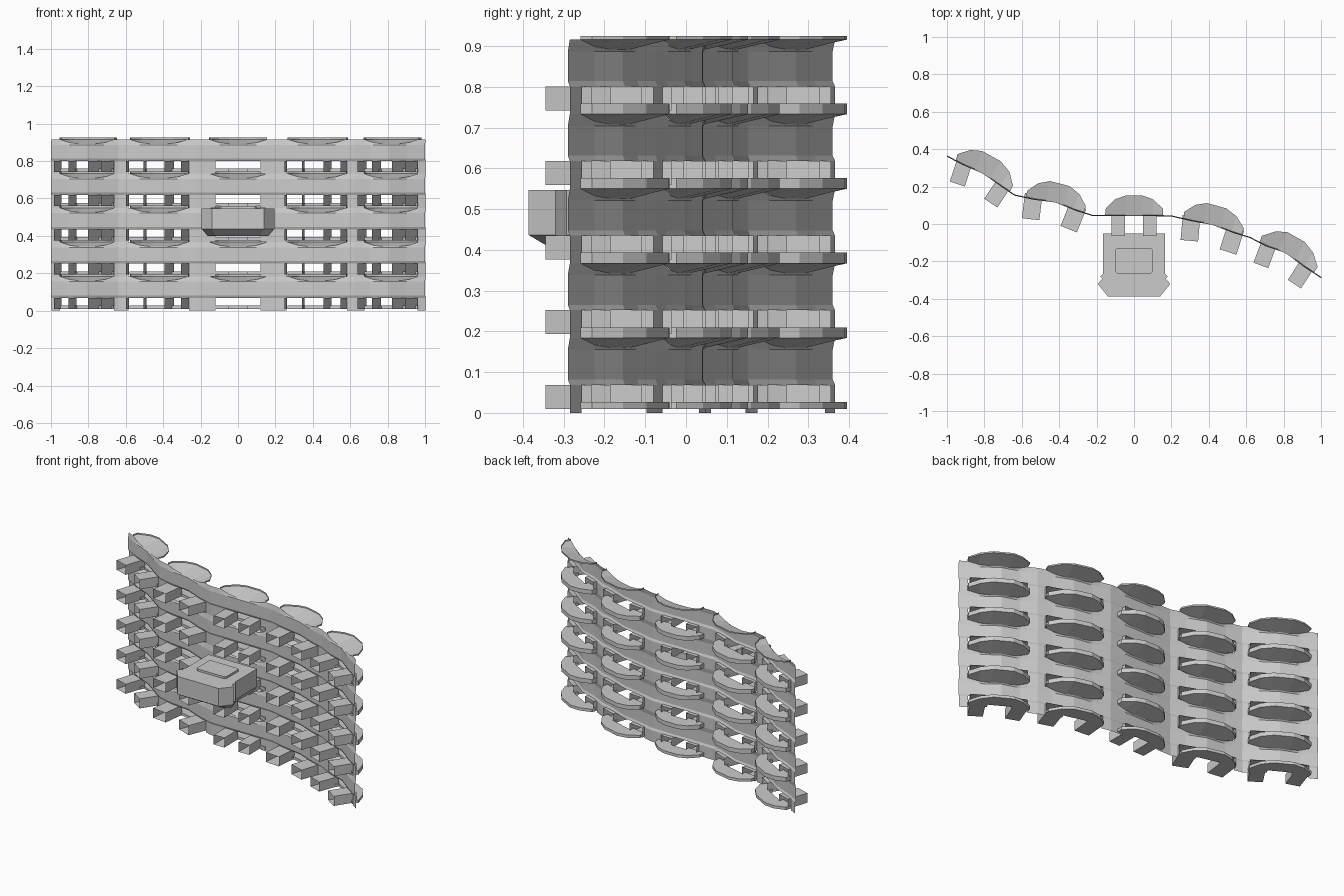
import bpy, bmesh, math

if "Cube" in bpy.data.objects:
    bpy.data.objects.remove(bpy.data.objects["Cube"])

PITCH, LEVELS = 0.183, 5

# Plan curve of the wall and the direction each part of it faces
PATH = [(-1, .36), (-.915, .315), (-.81, .27), (-.71, .2), (-.64, .152), (-.54, .13), (-.42, .115),
        (-.31, .07), (-.22, .042), (-.1, .042), (.1, .042), (.2, .04), (.306, .015), (.42, -.005),
        (.536, -.05), (.62, -.075), (.706, -.12), (.81, -.155), (.902, -.225), (1, -.29)]
TILT = [(-1, -17), (-.915, -18), (-.71, -34), (-.54, -7), (-.31, -22), (-.1, 0), (.1, 0),
        (.306, -5), (.536, -18), (.706, -20), (.902, -33), (1, -34)]

# Bays: centre, half width, arm offset, arm half width
BAYS = [(-.81, .145, .102, .042), (-.425, .155, .115, .047), (0, .155, .085, .036),
        (.42, .155, .115, .047), (.815, .145, .1, .042)]
RIM = [(-1, .04), (-.65, .09), (-.3, .11), (.3, .11), (.65, .09), (1, .04)]
DIP = [(-1, 0), (-.65, .017), (-.3, .024), (.3, .024), (.65, .017), (1, 0)]


def lerp(table, x):
    for (x0, y0), (x1, y1) in zip(table, table[1:]):
        if x <= x1:
            return y0 + (y1 - y0) * (x - x0) / (x1 - x0)
    return table[-1][1]


def P(x, v, z):
    a = math.radians(lerp(TILT, x))
    return (x - v * math.sin(a), lerp(PATH, x) + v * math.cos(a), z)


def finish(name, bm):
    bmesh.ops.remove_doubles(bm, verts=bm.verts, dist=1e-5)
    bmesh.ops.recalc_face_normals(bm, faces=bm.faces)
    me = bpy.data.meshes.new(name)
    bm.to_mesh(me)
    bm.free()
    ob = bpy.data.objects.new(name, me)
    bpy.context.collection.objects.link(ob)
    return ob


def strip(bm, a, b, closed=False):
    """Quads between two equally long rows of points."""
    va, vb = [bm.verts.new(p) for p in a], [bm.verts.new(p) for p in b]
    n = len(a)
    for i in range(n if closed else n - 1):
        j = (i + 1) % n
        bm.faces.new((va[i], va[j], vb[j], vb[i]))


def prism(bm, low, high):
    strip(bm, low, high, True)
    for ring in (low, high):
        bm.faces.new([bm.verts.new(p) for p in ring])


def wall_top(x):
    for c, hw, s, w in BAYS:
        if abs(x - c) < hw:
            return .184 - lerp(DIP, (x - c) / hw)
    return .184


def is_open(x):
    return any(abs(x - c) < s + w for c, hw, s, w in BAYS)


xs = {round(x, 4) for x, y in PATH}
for c, hw, s, w in BAYS:
    xs |= {round(c + k * hw, 4) for k, _ in RIM}
    xs |= {round(c + k * (s + w), 4) for k in (-1, 1)}
xs = sorted(x for x in xs if -1 <= x <= 1)

for lev in range(LEVELS):
    z0 = lev * PITCH
    tag = f"_{lev + 1}"

    # Wall band with piers between the openings
    bm = bmesh.new()
    for a, b in zip(xs, xs[1:]):
        rows = [[P(x, .006, z0 + .069) for x in (a, b)],
                [P(x, 0, z0 + .082) for x in (a, b)],
                [P(x, 0, z0 + .155) for x in (a, b)],
                [P(x, .006, z0 + wall_top(x)) for x in (a, b)]]
        if not is_open((a + b) / 2):
            rows.insert(0, [P(x, .006, z0) for x in (a, b)])
        for r, q in zip(rows, rows[1:]):
            strip(bm, r, q)
    finish("wall_band" + tag, bm)

    # Flared brackets sweeping out from the wall top
    bm = bmesh.new()
    for c, hw, s, w in BAYS:
        inner = [P(c + t * hw, .006, z0 + .184 - d) for t, d in DIP]
        outer = [P(c + t * hw, v, z0 + .184) for t, v in RIM]
        lip = [P(c + t * hw, v, z0 + .193) for t, v in RIM]
        for k in (0, -1):
            bm.faces.new([bm.verts.new(p) for p in
                          (inner[k], outer[k], lip[k], P(c + (1 if k else -1) * hw, .006, z0 + .193))])
        strip(bm, inner, outer)
        strip(bm, outer, lip)
    finish("flared_bracket" + tag, bm)

    # Rounded back ledges with a notch between the arms
    bm = bmesh.new()
    for c, hw, s, w in BAYS:
        plan = [(c + t * hw, v) for t, v in RIM]
        plan += [(c + hw, 0), (c + s - w, 0), (c + s - w, .025),
                 (c - s + w, .025), (c - s + w, 0), (c - hw, 0)]
        prism(bm, [P(x, v, z0 + .010) for x, v in plan], [P(x, v, z0 + .027) for x, v in plan])
    finish("back_ledge" + tag, bm)

    # Hollow arms through the wall, open at both ends
    bm = bmesh.new()
    for c, hw, s, w in BAYS:
        for side in (-1, 1):
            m = c + side * s
            rect = [(-w, .010), (w, .010), (w, .069), (-w, .069)]
            nx, ny, _ = P(m, 1, 0)
            bx, by, _ = P(m, 0, 0)
            nx, ny = nx - bx, ny - by

            def arm(v):
                return [(bx + u * ny + v * nx, by - u * nx + v * ny, z0 + z) for u, z in rect]
            strip(bm, arm(-.105), arm(.03), True)
    finish("hollow_arm" + tag, bm)

# Cabin on the front of the middle bay
half = [(.165, -.05), (.165, -.265), (.18, -.28), (.168, -.293), (.194, -.32), (.14, -.387)]
plan = half + [(-x, y) for x, y in reversed(half)]
bm = bmesh.new()
low = [(x * .84, max(y, -.355), .40) for x, y in plan]
low = [(x, y if y > -.25 else -.05 + (y + .05) * .9, z) for x, y, z in low]
mid = [(x, y, .437) for x, y in plan]
top = [(x, y, .547) for x, y in plan]
strip(bm, low, mid, True)
strip(bm, mid, top, True)
for ring in (low, top):
    bm.faces.new([bm.verts.new(p) for p in ring])
finish("front_cabin", bm)

# Raised hatch on the cabin roof
bm = bmesh.new()
hatch = [(.09, -.13), (.1, -.14), (.1, -.255), (.09, -.265)]
hatch += [(-x, y) for x, y in reversed(hatch)]
prism(bm, [(x, y, .54) for x, y in hatch], [(x, y, .56) for x, y in hatch])
finish("roof_hatch", bm)
